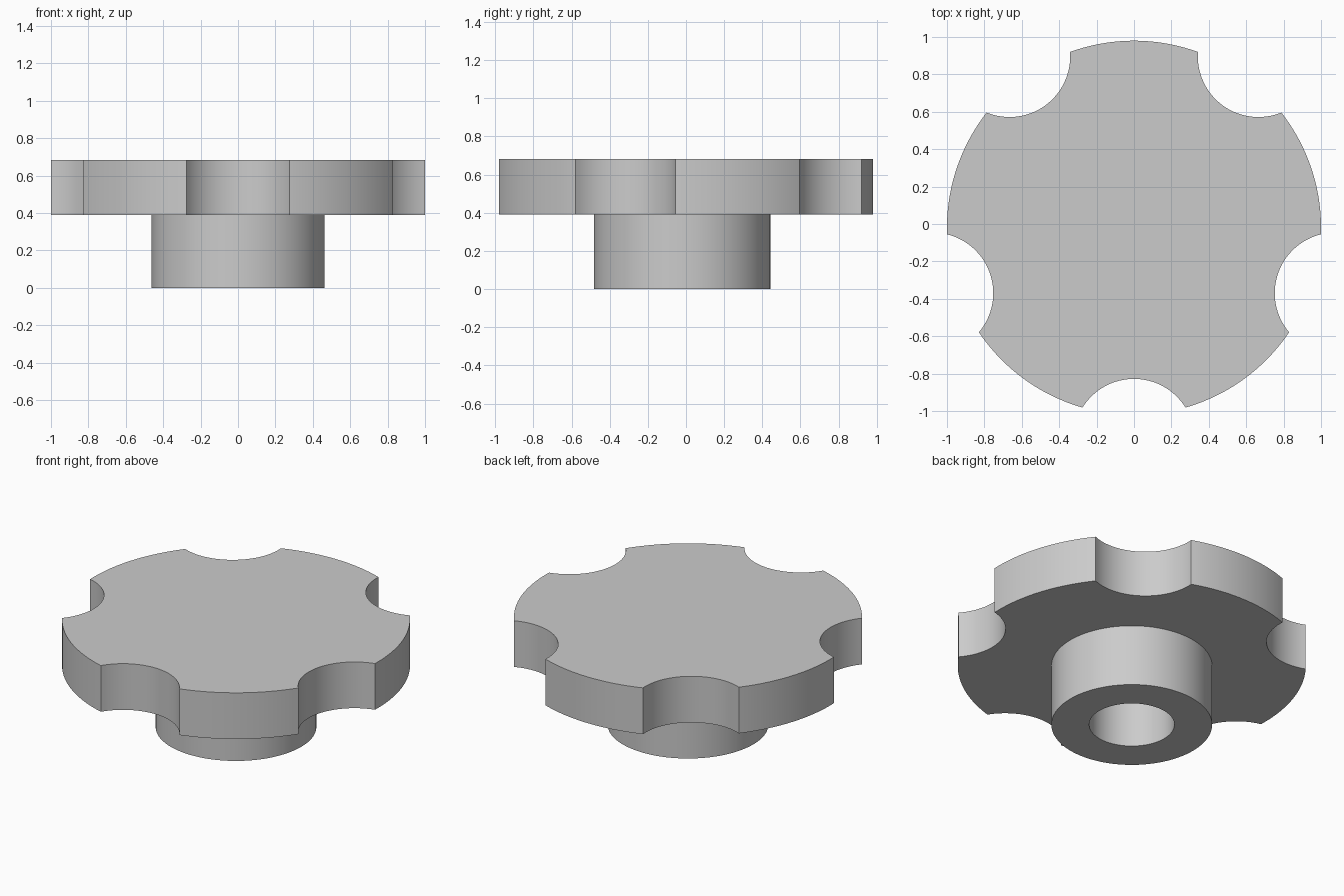
import bpy
import bmesh
from math import acos, atan2, cos, pi, radians, sin, sqrt

cube = bpy.data.objects.get("Cube")
if cube:
    bpy.data.objects.remove(cube, do_unlink=True)

CENTRE_Y = -0.02
UNDERSIDE, TOP = 0.39, 0.683
RIM_R = 1.0
GRIP_R, GRIP_DIST = 0.324, 1.132
HUB_R, BORE_R = 0.462, 0.245
LOBES = 5

grey = bpy.data.materials.new("plain_grey")
grey.use_nodes = True
colour = (0.6, 0.6, 0.6, 1)
grey.diffuse_color = colour
grey.node_tree.nodes["Principled BSDF"].inputs["Base Color"].default_value = colour


def finish(bm, name):
    """Turn a bmesh into a smooth-sided object with crisp edges."""
    bmesh.ops.recalc_face_normals(bm, faces=bm.faces)
    mesh = bpy.data.meshes.new(name)
    bm.to_mesh(mesh)
    bm.free()
    mesh.materials.append(grey)
    obj = bpy.data.objects.new(name, mesh)
    obj.location.y = CENTRE_Y
    bpy.context.collection.objects.link(obj)
    bpy.ops.object.select_all(action="DESELECT")
    obj.select_set(True)
    bpy.context.view_layer.objects.active = obj
    bpy.ops.object.shade_smooth_by_angle(angle=radians(30))
    return obj


def arc(cx, cy, r, start, end, steps):
    """Points along an arc, leaving out the last one."""
    angles = [start + (end - start) * i / steps for i in range(steps)]
    return [(cx + r * cos(a), cy + r * sin(a)) for a in angles]


# Scalloped hand plate: finger grips alternate with stretches of rim
half = acos((RIM_R**2 + GRIP_DIST**2 - GRIP_R**2) / (2 * RIM_R * GRIP_DIST))
sweep = atan2(RIM_R * sin(half), GRIP_DIST - RIM_R * cos(half))
pitch = 2 * pi / LOBES
outline = []
for i in range(LOBES):
    mid = -pi / 2 + i * pitch
    outline += arc(GRIP_DIST * cos(mid), GRIP_DIST * sin(mid), GRIP_R,
                   mid + pi + sweep, mid + pi - sweep, 32)
    outline += arc(0, 0, RIM_R, mid + half, mid + pitch - half, 32)

bm = bmesh.new()
base = bm.faces.new([bm.verts.new((x, y, UNDERSIDE)) for x, y in outline])
extruded = bmesh.ops.extrude_face_region(bm, geom=[base], use_keep_orig=True)
top_verts = [g for g in extruded["geom"] if isinstance(g, bmesh.types.BMVert)]
bmesh.ops.translate(bm, verts=top_verts, vec=(0, 0, TOP - UNDERSIDE))
finish(bm, "scalloped_plate")

# Hub with a blind bore, turned from its wall section
section = [(HUB_R, UNDERSIDE), (HUB_R, 0), (BORE_R, 0), (BORE_R, UNDERSIDE)]
bm = bmesh.new()
verts = [bm.verts.new((r, 0, z)) for r, z in section]
edges = [bm.edges.new(pair) for pair in zip(verts, verts[1:])]
bmesh.ops.spin(bm, geom=verts + edges, cent=(0, 0, 0), axis=(0, 0, 1),
               angle=2 * pi, steps=96, use_merge=True)
bmesh.ops.remove_doubles(bm, verts=bm.verts, dist=0.0001)
finish(bm, "bored_hub")
